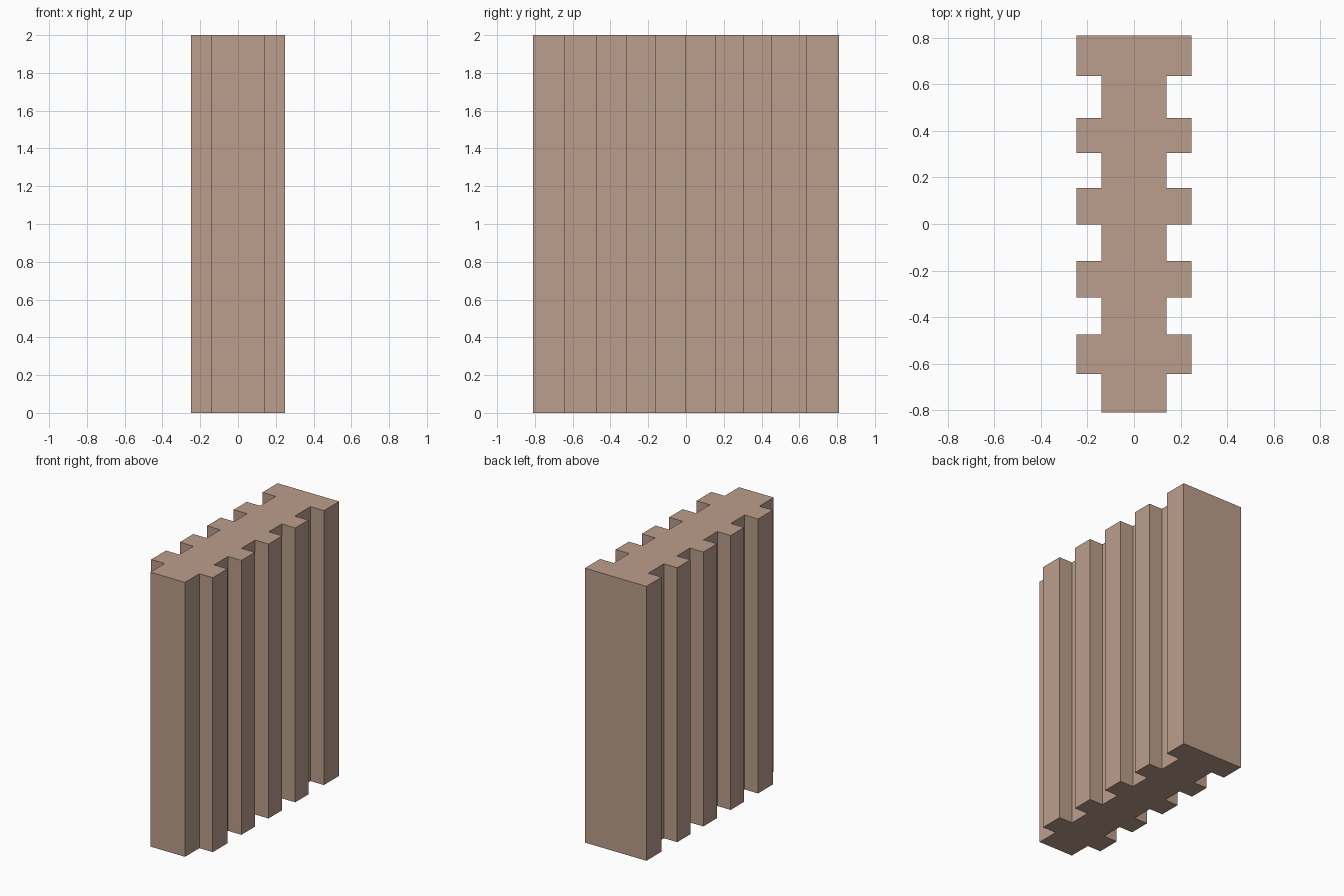
import bpy, bmesh

if "Cube" in bpy.data.objects:
    bpy.data.objects.remove(bpy.data.objects["Cube"])

HEIGHT = 2.0
CORE, RIB = 0.14, 0.248          # half widths of the wall core and of the ribs
# y positions where the outline steps between core and rib, front to back
STEPS = [-0.81, -0.645, -0.475, -0.315, -0.16, -0.003, 0.155, 0.305, 0.455, 0.635, 0.81]

clay = bpy.data.materials.new("clay_brown")
clay.diffuse_color = (0.50, 0.337, 0.262, 1.0)
clay.use_nodes = True
clay.node_tree.nodes["Principled BSDF"].inputs["Base Color"].default_value = clay.diffuse_color

# One side of the stepped outline, then its mirror image
right = []
for i, (y0, y1) in enumerate(zip(STEPS, STEPS[1:])):
    x = RIB if i % 2 else CORE
    right += [(x, y0), (x, y1)]
outline = right + [(-x, y) for x, y in reversed(right)]

# Ribbed wall: outline extruded upward
bm = bmesh.new()
base = bm.faces.new([bm.verts.new((x, y, 0.0)) for x, y in outline])
result = bmesh.ops.extrude_face_region(bm, geom=[base], use_keep_orig=True)
top = [v for v in result["geom"] if isinstance(v, bmesh.types.BMVert)]
bmesh.ops.translate(bm, verts=top, vec=(0, 0, HEIGHT))
bmesh.ops.recalc_face_normals(bm, faces=bm.faces)

mesh = bpy.data.meshes.new("ribbed_wall")
bm.to_mesh(mesh)
bm.free()
mesh.materials.append(clay)
bpy.context.collection.objects.link(bpy.data.objects.new("ribbed_wall", mesh))
